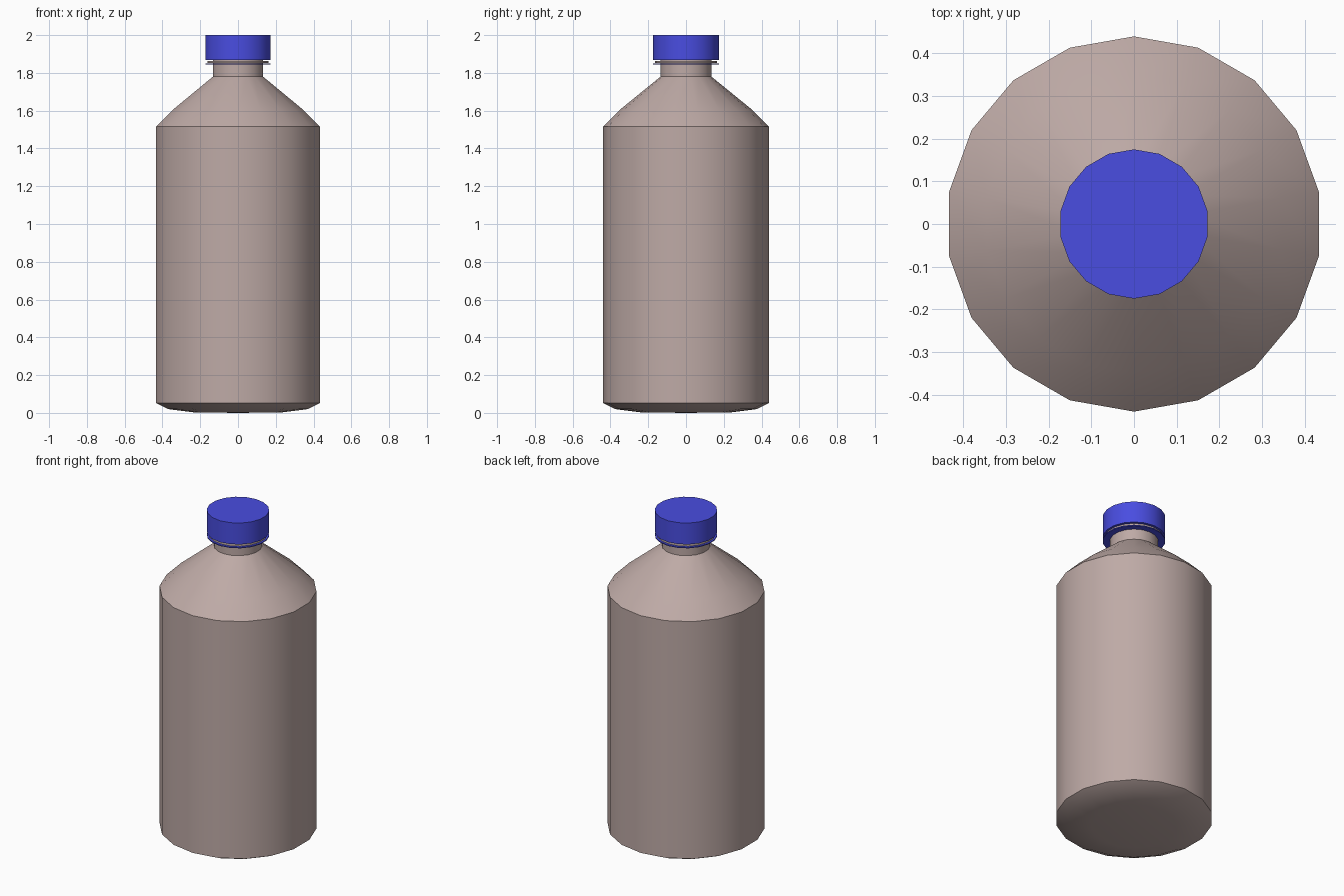
import bpy, bmesh, math

if "Cube" in bpy.data.objects:
    bpy.data.objects.remove(bpy.data.objects["Cube"])

SIDES = 18


def material(name, rgb):
    m = bpy.data.materials.new(name)
    m.diffuse_color = (*rgb, 1)
    m.use_nodes = True
    m.node_tree.nodes["Principled BSDF"].inputs["Base Color"].default_value = m.diffuse_color
    return m


plastic = material("taupe plastic", (0.515, 0.402, 0.381))
blue = material("blue plastic", (0.067, 0.074, 0.75))


def lathe(name, profile, mat, closed=False):
    """Spin (radius, z) points, listed bottom to top, around z."""
    bm = bmesh.new()
    rings = []
    for r, z in profile:
        if r == 0:
            rings.append([bm.verts.new((0, 0, z))] * SIDES)
            continue
        angles = [math.pi / 2 + 2 * math.pi * i / SIDES for i in range(SIDES)]
        rings.append([bm.verts.new((r * math.cos(a), r * math.sin(a), z)) for a in angles])
    pairs = list(zip(rings, rings[1:]))
    if closed:
        pairs.append((rings[-1], rings[0]))
    for lo, hi in pairs:
        for i in range(SIDES):
            j = (i + 1) % SIDES
            bm.faces.new(list(dict.fromkeys((lo[i], lo[j], hi[j], hi[i]))))
    bmesh.ops.recalc_face_normals(bm, faces=bm.faces)
    mesh = bpy.data.meshes.new(name)
    bm.to_mesh(mesh)
    bm.free()
    mesh.materials.append(mat)
    ob = bpy.data.objects.new(name, mesh)
    bpy.context.collection.objects.link(ob)
    bpy.ops.object.select_all(action='DESELECT')
    ob.select_set(True)
    bpy.context.view_layer.objects.active = ob
    bpy.ops.object.shade_smooth_by_angle(angle=math.radians(30))
    return ob


# Bottle: chamfered base, straight wall, sloped shoulder, neck and neck flange
lathe("bottle", [(0, 0), (0.24, 0.003), (0.375, 0.02), (0.44, 0.052), (0.44, 1.515),
                 (0.35, 1.605), (0.135, 1.78), (0.135, 1.852), (0.165, 1.852),
                 (0.165, 1.864), (0.135, 1.864), (0.135, 1.95), (0, 1.95)], plastic)

# Screw cap, hollow underneath
lathe("cap", [(0, 1.96), (0.145, 1.96), (0.145, 1.868), (0.175, 1.868),
              (0.175, 2.0), (0, 2.0)], blue)

# Thin retaining ring left under the cap
lathe("cap_ring", [(0.136, 1.844), (0.175, 1.844), (0.175, 1.850), (0.136, 1.850)],
      blue, closed=True)
